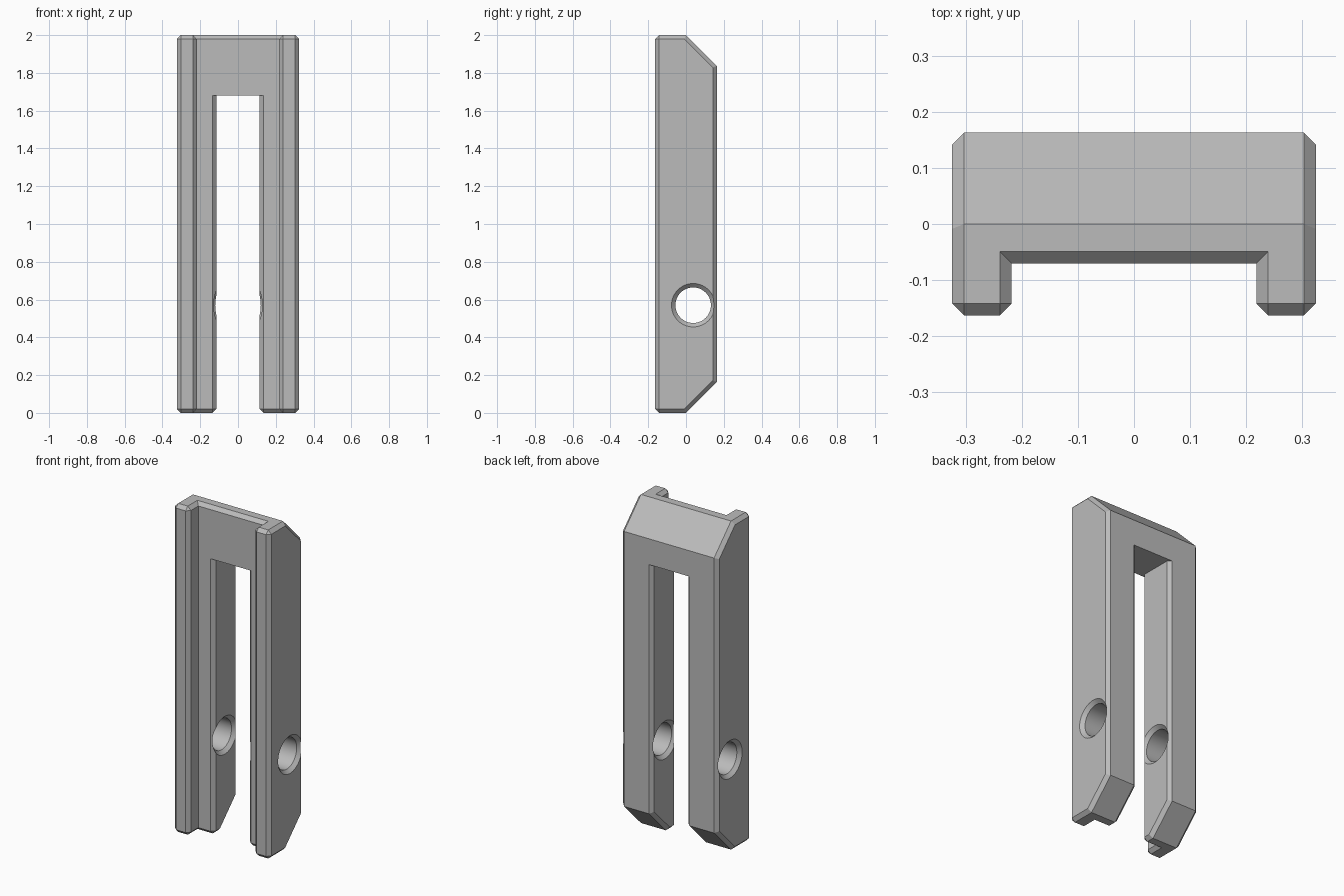
import bpy, bmesh, math
from mathutils import Matrix

cube = bpy.data.objects.get("Cube")
if cube:
    bpy.data.objects.remove(cube, do_unlink=True)

C = 0.021                      # chamfer size
BACK, TOP = 0.163, 2.0
LIP, WEB = -0.163, -0.07       # front of the lips and of the recessed web
SLOT_TOP = 1.68

grey = bpy.data.materials.new("plain grey")
grey.use_nodes = True
colour = (0.5, 0.5, 0.5, 1)
grey.diffuse_color = colour
grey.node_tree.nodes["Principled BSDF"].inputs["Base Color"].default_value = colour


def profile(front, inset=False):
    """Upper half of the side outline as (y, z), full or inset by the chamfer."""
    if not inset:
        return [(front, TOP - C), (front + C, TOP), (0, TOP), (BACK, TOP - BACK)]
    slope = TOP - C * math.sqrt(2)
    return [(front + C, TOP - C), (slope - TOP + C, TOP - C),
            (BACK - C, slope - BACK + C)]


def outline(front, inset=False):
    half = profile(front, inset)
    return half + [(y, TOP - z) for y, z in half]


def finish(name, bm):
    bmesh.ops.recalc_face_normals(bm, faces=bm.faces)
    mesh = bpy.data.meshes.new(name)
    bm.to_mesh(mesh)
    bm.free()
    mesh.materials.append(grey)
    obj = bpy.data.objects.new(name, mesh)
    bpy.context.collection.objects.link(obj)
    return obj


def hull(name, sections):
    """Convex solid through (x, outline) sections."""
    bm = bmesh.new()
    for x, points in sections:
        for y, z in points:
            bm.verts.new((x, y, z))
    bmesh.ops.convex_hull(bm, input=bm.verts)
    bmesh.ops.dissolve_limit(bm, angle_limit=0.01, verts=bm.verts, edges=bm.edges)
    return finish(name, bm)


def combine(target, tool, operation):
    mod = target.modifiers.new(operation, 'BOOLEAN')
    mod.operation, mod.solver, mod.object = operation, 'EXACT', tool
    bpy.context.view_layer.objects.active = target
    bpy.ops.object.modifier_apply(modifier=mod.name)
    bpy.data.objects.remove(tool, do_unlink=True)


# Top bridge joining the two legs
upper = profile(WEB) + [(WEB, SLOT_TOP), (BACK, SLOT_TOP)]
body = hull("slotted_bracket", [(-0.27, upper), (0.27, upper)])

# Legs beside the slot, and the outer rails with raised front lips
for side, s in (("left", 1), ("right", -1)):
    leg = hull(side + "_leg", [(s * 0.115, outline(WEB, True)),
                               (s * (0.115 + C), outline(WEB)),
                               (s * 0.27, outline(WEB))])
    combine(body, leg, 'UNION')
    rail = hull(side + "_rail", [(s * 0.218, outline(LIP, True)),
                                 (s * (0.218 + C), outline(LIP)),
                                 (s * (0.324 - C), outline(LIP)),
                                 (s * 0.324, outline(LIP, True))])
    combine(body, rail, 'UNION')

# Cross hole, countersunk on both faces of each leg
R, STEPS = 0.094, 64
half = [(0.095, R + 0.041), (0.136, R), (0.303, R), (0.344, R + 0.041)]
path = [(-x, r) for x, r in reversed(half)] + half
bm = bmesh.new()
rings = []
for x, r in path:
    angles = [2 * math.pi * i / STEPS for i in range(STEPS)]
    rings.append([bm.verts.new((x, r * math.cos(a), r * math.sin(a))) for a in angles])
for a, b in zip(rings, rings[1:]):
    for i in range(STEPS):
        j = (i + 1) % STEPS
        bm.faces.new((a[i], a[j], b[j], b[i]))
bm.faces.new(rings[0])
bm.faces.new(rings[-1])
bmesh.ops.transform(bm, matrix=Matrix.Translation((0, 0.038, 0.57)), verts=bm.verts)
cutter = finish("hole_cutter", bm)
cutter.hide_render = True
combine(body, cutter, 'DIFFERENCE')

# Smooth hole walls, crisp chamfers
bpy.ops.object.select_all(action='DESELECT')
body.select_set(True)
bpy.context.view_layer.objects.active = body
bpy.ops.object.shade_smooth_by_angle(angle=math.radians(20))
